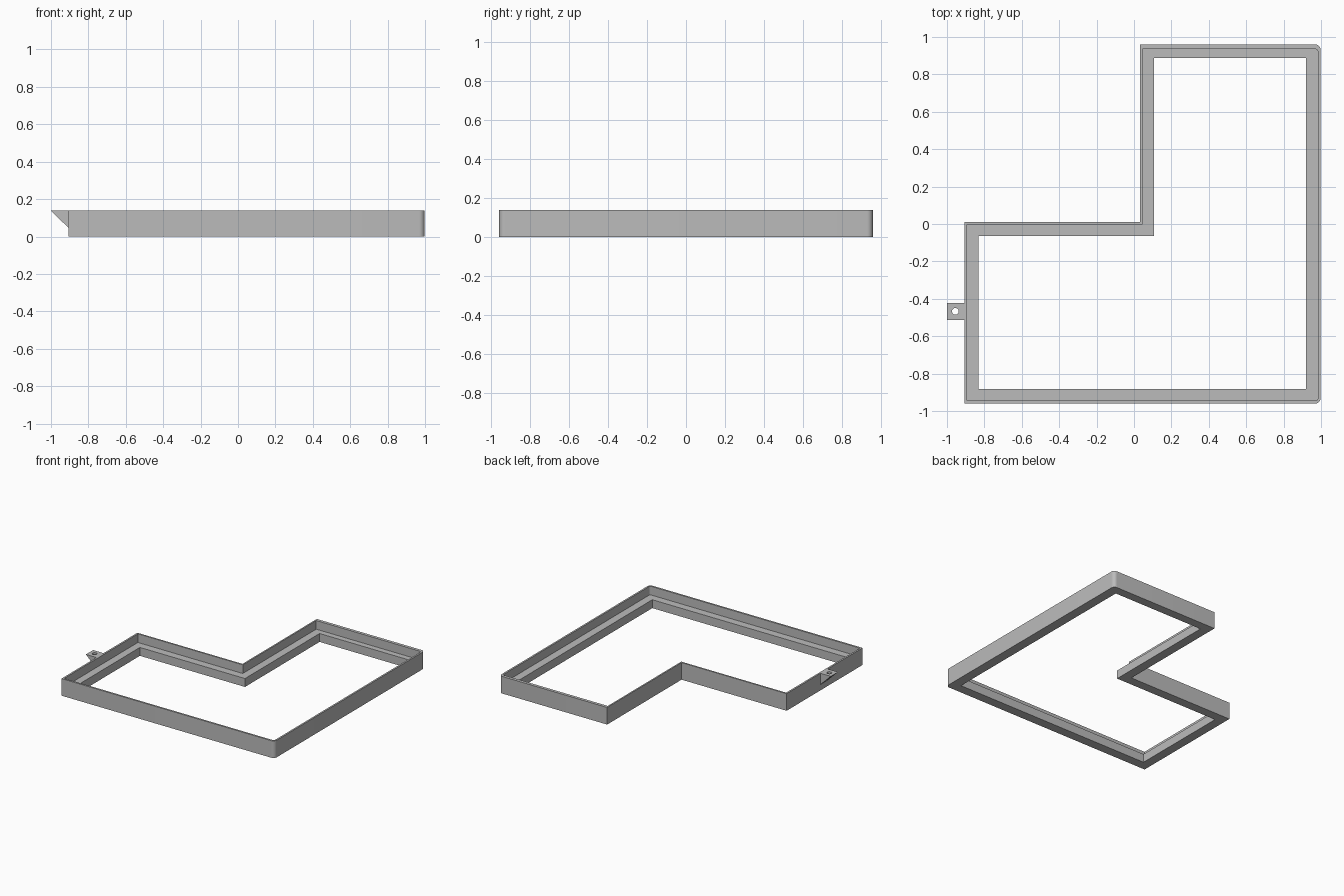
import bpy
import bmesh
import math

if "Cube" in bpy.data.objects:
    bpy.data.objects.remove(bpy.data.objects["Cube"])

HEIGHT = 0.138
LEDGE_Z = 0.068

grey = bpy.data.materials.new("plain grey")
grey.use_nodes = True
COLOR = (0.5, 0.5, 0.5, 1)
grey.diffuse_color = COLOR
grey.node_tree.nodes["Principled BSDF"].inputs["Base Color"].default_value = COLOR


def outline(left, right, front, back, step_x, step_y, radius=0):
    """L-shaped outline, optionally rounded at its two right corners."""
    pts = [(left, front)]
    if radius:
        for cy, start in ((front + radius, -90), (back - radius, 0)):
            for i in range(9):
                a = math.radians(start + i * 90 / 8)
                pts.append((right - radius + radius * math.cos(a),
                            cy + radius * math.sin(a)))
    else:
        pts += [(right, front), (right, back)]
    return pts + [(step_x, back), (step_x, step_y), (left, step_y)]


def prism(name, base, offset):
    """Solid made by sweeping a flat 3D polygon along an offset."""
    bm = bmesh.new()
    face = bm.faces.new([bm.verts.new(p) for p in base])
    top = bmesh.ops.extrude_face_region(bm, geom=[face])["geom"]
    bmesh.ops.translate(bm, vec=offset,
                        verts=[v for v in top if isinstance(v, bmesh.types.BMVert)])
    bmesh.ops.recalc_face_normals(bm, faces=bm.faces)
    mesh = bpy.data.meshes.new(name)
    bm.to_mesh(mesh)
    bm.free()
    obj = bpy.data.objects.new(name, mesh)
    bpy.context.collection.objects.link(obj)
    mesh.materials.append(grey)
    return obj


def slab(name, pts, z0, z1):
    return prism(name, [(x, y, z0) for x, y in pts], (0, 0, z1 - z0))


def cut(obj, cutter):
    """Subtract a cutter and discard it."""
    cutter.hide_render = True
    mod = obj.modifiers.new("cut", 'BOOLEAN')
    mod.operation = 'DIFFERENCE'
    mod.solver = 'EXACT'
    mod.object = cutter
    bpy.context.view_layer.objects.active = obj
    bpy.ops.object.modifier_apply(modifier=mod.name)
    bpy.data.objects.remove(cutter)


def finish(obj):
    bpy.ops.object.select_all(action='DESELECT')
    obj.select_set(True)
    bpy.context.view_layer.objects.active = obj
    bpy.ops.object.shade_smooth_by_angle(angle=math.radians(30))


# Frame: thin upper wall standing on a wider lower ledge
frame = slab("frame", outline(-0.907, 0.998, -0.96, 0.96, 0.033, 0.01, 0.03), 0, HEIGHT)
cut(frame, slab("upper_pocket",
                outline(-0.893, 0.984, -0.945, 0.935, 0.045, -0.003, 0.016),
                LEDGE_Z, HEIGHT + 0.1))
cut(frame, slab("lower_opening",
                outline(-0.832, 0.92, -0.883, 0.888, 0.108, -0.065), -0.1, HEIGHT))
finish(frame)

# Mounting tab: sloped wedge with a vertical screw hole
tab = prism("mounting_tab",
            [(-1, -0.514, HEIGHT), (-0.907, -0.514, HEIGHT), (-0.907, -0.514, 0.047)],
            (0, 0.092, 0))
circle = [(-0.955 + 0.018 * math.cos(i * math.tau / 24),
           -0.467 + 0.018 * math.sin(i * math.tau / 24)) for i in range(24)]
cut(tab, slab("screw_hole", circle, -0.1, HEIGHT + 0.1))
finish(tab)
